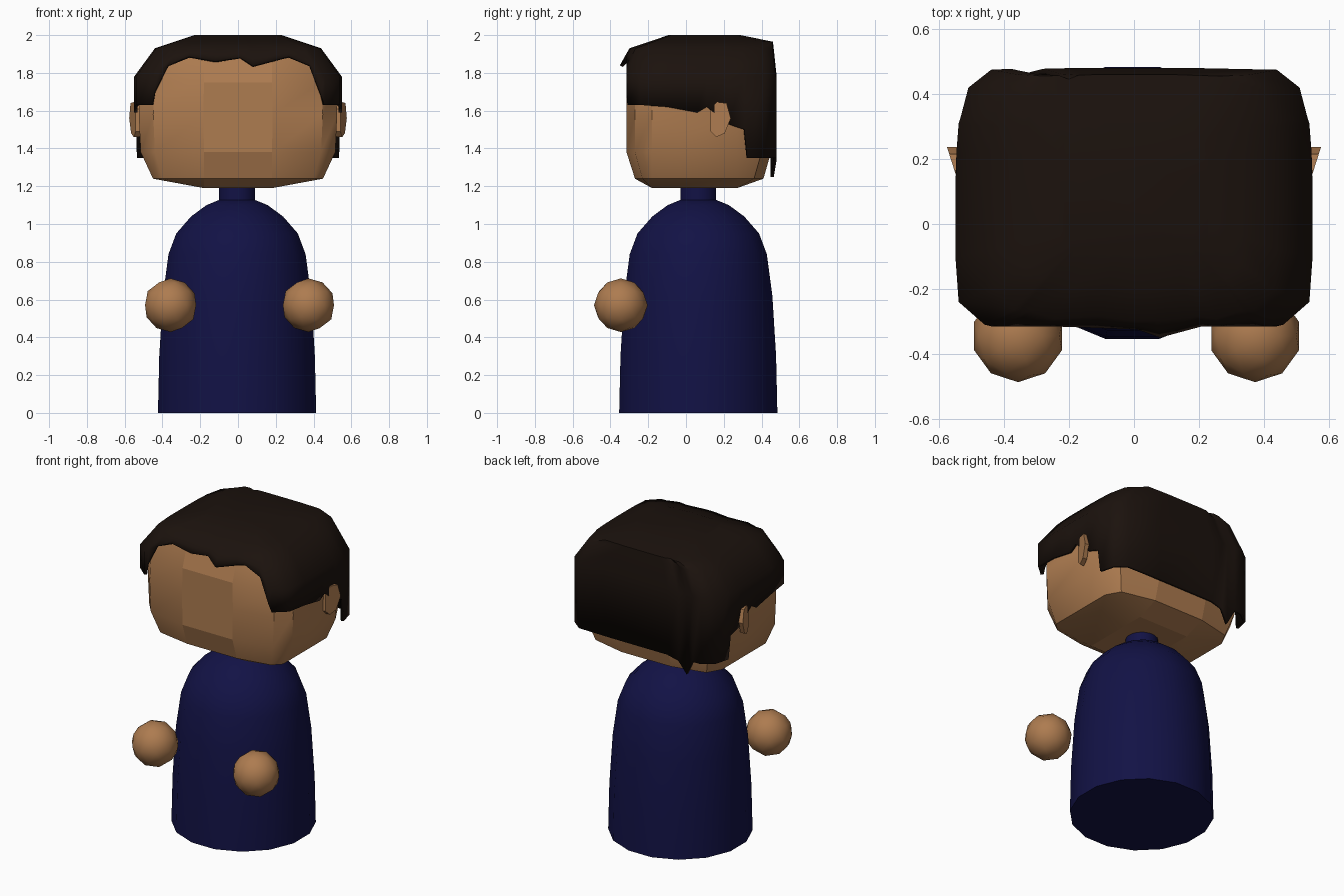
import bpy, bmesh, math
from mathutils import Vector

if "Cube" in bpy.data.objects:
    bpy.data.objects.remove(bpy.data.objects["Cube"])


def material(name, rgb):
    m = bpy.data.materials.new(name)
    m.diffuse_color = (*rgb, 1)
    m.use_nodes = True
    m.node_tree.nodes["Principled BSDF"].inputs["Base Color"].default_value = m.diffuse_color
    return m


SKIN = material("skin", (0.42, 0.20, 0.08))
CLOTH = material("cloth", (0.006, 0.006, 0.06))
HAIR = material("hair", (0.011, 0.006, 0.004))


def loft(name, rings, mat, angle=40, cap_start=True):
    """Skin a stack of equally long closed rings and cap the ends."""
    bm = bmesh.new()
    vs = [[bm.verts.new(p) for p in r] for r in rings]
    n = len(vs[0])
    for a, b in zip(vs, vs[1:]):
        for i in range(n):
            j = (i + 1) % n
            bm.faces.new((a[i], a[j], b[j], b[i]))
    if cap_start:
        bm.faces.new(vs[0][::-1])
    bm.faces.new(vs[-1])
    bmesh.ops.remove_doubles(bm, verts=bm.verts, dist=0.0005)
    bmesh.ops.recalc_face_normals(bm, faces=bm.faces)
    me = bpy.data.meshes.new(name)
    bm.to_mesh(me)
    bm.free()
    ob = bpy.data.objects.new(name, me)
    bpy.context.collection.objects.link(ob)
    finish(ob, mat, angle)
    return ob


def finish(ob, mat, angle=40):
    ob.data.materials.append(mat)
    bpy.ops.object.select_all(action='DESELECT')
    ob.select_set(True)
    bpy.context.view_layer.objects.active = ob
    bpy.ops.object.shade_smooth_by_angle(angle=math.radians(angle))


def circle(r, z, n=16):
    return [(-0.005 + r * math.cos(2 * math.pi * (i + .5) / n),
             0.065 + r * math.sin(2 * math.pi * (i + .5) / n), z) for i in range(n)]


# Dome-shaped body and neck
profile = [(.427, 0), (.42, .3), (.40, .62), (.37, .84), (.328, .95),
           (.248, 1.04), (.165, 1.10), (.09, 1.13)]
loft("body", [circle(r, z) for r, z in profile], CLOTH)
loft("neck", [circle(.097, 1.11), circle(.097, 1.21)], CLOTH)

# Floating hands
for side, x in (("left", -.357), ("right", .373)):
    bpy.ops.mesh.primitive_ico_sphere_add(subdivisions=2, radius=.142,
                                          location=(x, -.345, .57))
    hand = bpy.context.object
    hand.name = side + "_hand"
    finish(hand, SKIN)


# Head: rounded block made of mirrored half sections
def section(half, z):
    return [(x, y, z) for x, y in half] + [(-x, y, z) for x, y in reversed(half)]


tip = [(.18, -.18)] * 3 + [(.18, .27)] * 3
small = [(.18, -.27), (.40, -.23), (.45, -.18), (.45, .27), (.40, .36), (.18, .41)]
large = [(.18, -.315), (.44, -.27), (.515, -.18), (.515, .27), (.44, .40), (.18, .45)]
head = loft("head", [section(tip, 1.19), section(small, 1.24), section(large, 1.38),
                     section([(x * 1.02, y) for x, y in large], 1.58),
                     section(large, 1.75), section(small, 1.88), section(tip, 1.93)], SKIN)
for p in head.data.polygons:  # flat central panels
    if all(abs(head.data.vertices[v].co.x) < .19 for v in p.vertices):
        p.use_smooth = False

# Ears: thin plates flaring outwards to the back
ear = [(.13, 1.49), (.13, 1.61), (.165, 1.645), (.215, 1.64),
       (.237, 1.56), (.205, 1.48), (.16, 1.46)]
for side, s in (("left", -1), ("right", 1)):
    rings = [[(s * (.545 + .32 * (y - .14) + off), y, z) for y, z in ear]
             for off in (-.03, 0)]
    loft(side + "_ear", rings, SKIN, 30)


# Hair: jagged hairline lofted up to the crown
def lerp(table, z):
    if z <= table[0][0]:
        return table[0][1]
    for (a, va), (b, vb) in zip(table, table[1:]):
        if z <= b:
            return va + (vb - va) * (z - a) / (b - a)
    return table[-1][1]


SX = [(1.78, 1), (1.93, .8), (2.0, .42)]
SY_FRONT = [(1.84, 1), (1.93, .88), (2.0, .4)]
SY_BACK = [(1.80, 1), (1.965, .95), (2.0, .52)]
MID_Y = .08

front = [(-.44, -.315, 1.70), (-.37, -.315, 1.84), (-.26, -.315, 1.89),
         (-.12, -.32, 1.865), (.01, -.325, 1.885), (.08, -.35, 1.84),
         (.21, -.315, 1.875), (.27, -.315, 1.89), (.38, -.315, 1.84), (.44, -.315, 1.68)]
flank = [(.46, -.31, 1.63), (.54, -.24, 1.63), (.55, -.10, 1.62), (.55, .06, 1.59),
         (.55, .11, 1.62), (.547, .22, 1.53), (.54, .31, 1.50), (.535, .325, 1.35),
         (.51, .42, 1.35), (.44, .475, 1.35)]
nape = [(.2, .48, 1.35), (-.2, .48, 1.35), (-.28, .478, 1.33), (-.33, .465, 1.25),
        (-.38, .478, 1.35)]
hairline = front + flank + nape + [(-x, y, z) for x, y, z in reversed(flank)]


def raise_to(p, z):
    """Slide a hairline point up the scalp to height z."""
    sy = SY_FRONT if p[1] < MID_Y else SY_BACK
    return (p[0] * lerp(SX, z) / lerp(SX, p[2]),
            MID_Y + (p[1] - MID_Y) * lerp(sy, z) / lerp(sy, p[2]), z)


rings = [hairline,
         [raise_to(p, max(1.78, (p[2] + 1.93) / 2)) for p in hairline],
         [raise_to(p, 1.93) for p in hairline],
         [raise_to(p, 1.965) for p in hairline],
         [raise_to(p, 2.0) for p in hairline]]
hair = loft("hair", rings, HAIR, 45, cap_start=False)
mod = hair.modifiers.new("thickness", 'SOLIDIFY')
mod.thickness = .018
mod.offset = -1
